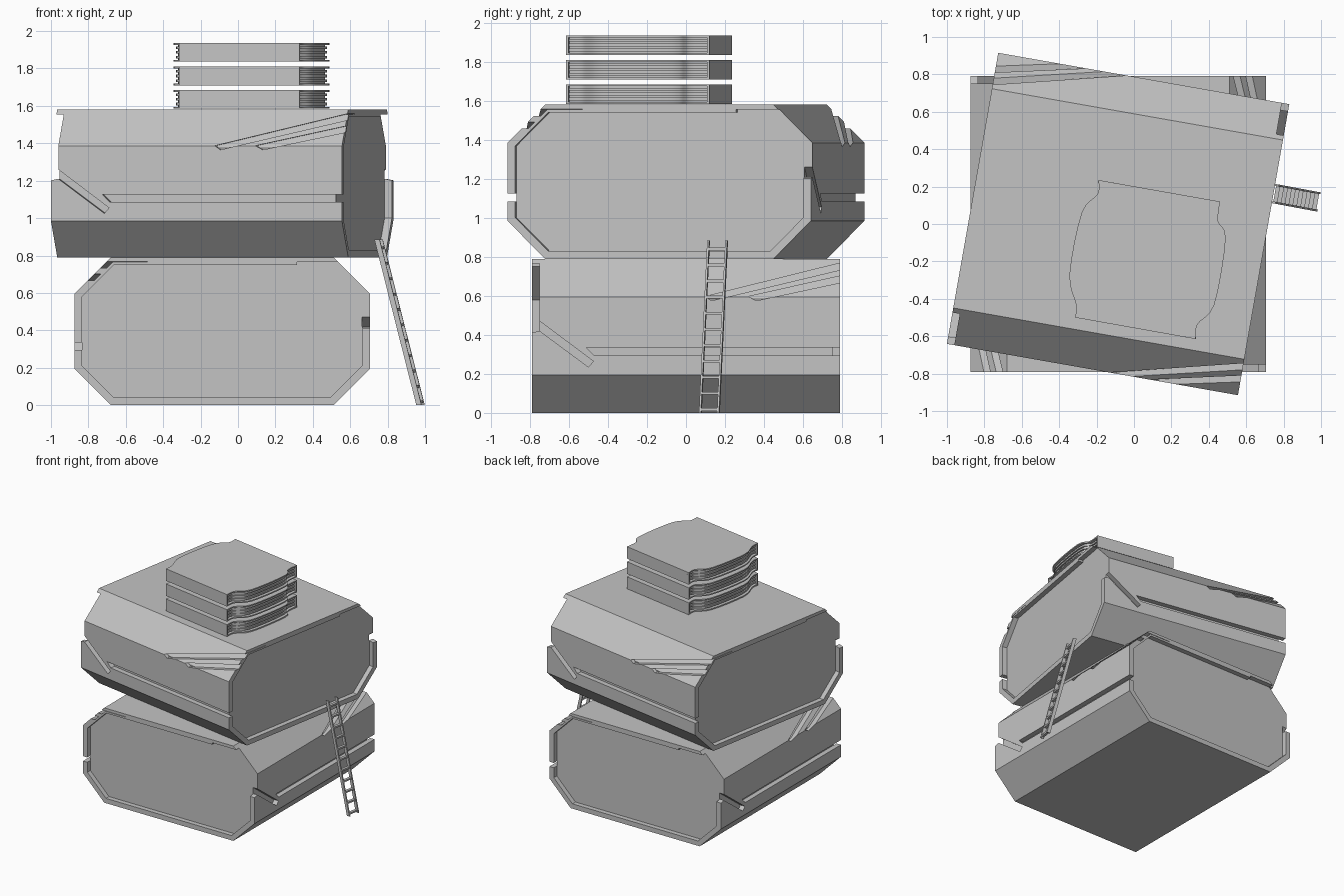
import bpy, bmesh, math
from mathutils import Vector, Matrix

if "Cube" in bpy.data.objects:
    bpy.data.objects.remove(bpy.data.objects["Cube"])

grey = bpy.data.materials.new("plain grey")
grey.use_nodes = True
grey.diffuse_color = (0.55, 0.55, 0.55, 1)
grey.node_tree.nodes["Principled BSDF"].inputs["Base Color"].default_value = (0.55, 0.55, 0.55, 1)


def prism(bm, pts, vec):
    """Extrude a closed outline along a vector."""
    geom = bmesh.new()
    face = geom.faces.new([geom.verts.new(p) for p in pts])
    new = bmesh.ops.extrude_face_region(geom, geom=[face])["geom"]
    bmesh.ops.translate(geom, vec=vec, verts=[v for v in new if isinstance(v, bmesh.types.BMVert)])
    bmesh.ops.recalc_face_normals(geom, faces=geom.faces)
    part = bpy.data.meshes.new("part")
    geom.to_mesh(part)
    geom.free()
    bm.from_mesh(part)
    bpy.data.meshes.remove(part)


def finish(name, bm):
    mesh = bpy.data.meshes.new(name)
    bm.to_mesh(mesh)
    bm.free()
    mesh.materials.append(grey)
    obj = bpy.data.objects.new(name, mesh)
    bpy.context.collection.objects.link(obj)
    return obj


def solid(name, pts, vec):
    bm = bmesh.new()
    prism(bm, pts, vec)
    return finish(name, bm)


def cut(obj, tool):
    """Subtract the tool, bake the result and drop the tool."""
    mod = obj.modifiers.new("cut", "BOOLEAN")
    mod.operation, mod.solver, mod.object = "DIFFERENCE", "EXACT", tool
    bpy.context.view_layer.update()
    deps = bpy.context.evaluated_depsgraph_get()
    mesh = bpy.data.meshes.new_from_object(obj.evaluated_get(deps))
    obj.modifiers.clear()
    obj.data = mesh
    bpy.data.objects.remove(tool)


# Chamfered box body
W, H, C, CX = 0.79, 0.79, 0.195, -0.085
RIM = 0.04


def octagon(inset, y):
    w, h, c = W - inset, H / 2 - inset, C - 0.586 * inset
    quarter = [(w, h - c), (w - c, h)]
    half = quarter + [(-x, z) for x, z in reversed(quarter)]
    return [(x, y, z + H / 2) for x, z in half + [(-x, -z) for x, z in half]]


body = solid("lower_box", octagon(0, -W), (0, 2 * W, 0))

# Recessed end panels
for y in (-W - 0.1, W - RIM):
    cut(body, solid("recess", octagon(RIM, y), (0, RIM + 0.06 if y > 0 else 0.1 + RIM, 0)))

# Surface channels as (y, z) outlines with a depth, repeated on the opposite side
channels = [
    ([(-0.51, 0.335), (-0.47, 0.295), (0.85, 0.295), (0.85, 0.335)], 0.041),
    ([(-0.85, 0.40), (-0.75, 0.42), (-0.5, 0.235), (-0.475, 0.265),
      (-0.75, 0.47), (-0.75, 0.765), (-0.85, 0.765)], 0.041),
    ([(0.10, 0.597), (0.13, 0.575), (0.85, 0.747), (0.85, 0.783)], 0.025),
    ([(0.32, 0.597), (0.36, 0.575), (0.85, 0.68), (0.85, 0.715)], 0.025),
]
for side in (1, -1):
    for outline, depth in channels:
        tool = solid("channel", [(0.4 * side, y * side, z) for y, z in outline], (0.6 * side, 0, 0))
        cut(tool, solid("channel_floor", octagon(depth, -1), (0, 2, 0)))
        cut(body, tool)
body.location.x = CX

upper = bpy.data.objects.new("upper_box", body.data.copy())
upper.data.name = "upper_box"
upper.location = (CX, 0, H)
upper.rotation_euler.z = math.radians(-100)
bpy.context.collection.objects.link(upper)

# Directions shared by the turned parts
turn = Matrix.Rotation(math.radians(-10), 3, "Z")
U, V = turn @ Vector((1, 0, 0)), turn @ Vector((0, 1, 0))


def curve(points, steps=4):
    """Smooth curve through a few points."""
    p = [Vector((x, y, 0)) for x, y in points]
    p = [p[0]] + p + [p[-1]]
    out = []
    for a, b, c, d in zip(p, p[1:], p[2:], p[3:]):
        for i in range(steps):
            t = i / steps
            out.append(0.5 * (2 * b + (c - a) * t + (2 * a - 5 * b + 4 * c - d) * t ** 2
                              + (3 * b - a - 3 * c + d) * t ** 3))
    return out + [p[-1]]


# Stack of wavy-sided slabs
right = curve([(0.46, 0.12), (0.45, 0.015), (0.49, -0.08), (0.43, -0.43), (0.34, -0.535), (0.33, -0.615)])
left = curve([(-0.315, -0.50), (-0.31, -0.43), (-0.345, -0.27), (-0.28, 0.06), (-0.195, 0.16), (-0.19, 0.235)])


def slab_layer(bm, inset, z, height):
    pts = [p - U * inset for p in right] + [p + U * inset for p in left]
    prism(bm, [p + Vector((0, 0, z)) for p in pts], (0, 0, height))


T = 0.1
for name, z in (("bottom_slab", 2 * H + 0.005), ("middle_slab", 1.71), ("top_slab", 1.836)):
    bm = bmesh.new()
    for dz in (0, T - 0.01):
        slab_layer(bm, 0, z + dz, 0.01)
    slab_layer(bm, 0.025, z + 0.01, T - 0.02)
    for k in (1, 2, 3):
        slab_layer(bm, 0.014, z + k * T / 4 - 0.007, 0.014)
    for a, b, inward in ((left[0], right[-1], V), (left[-1], right[0], -V)):
        edge = [a, b, b + inward * 0.012, a + inward * 0.012]
        prism(bm, [p + Vector((0, 0, z + 0.01)) for p in edge], (0, 0, T - 0.02))
    slab = finish(name, bm)
    bpy.ops.object.select_all(action="DESELECT")
    slab.select_set(True)
    bpy.context.view_layer.objects.active = slab
    bpy.ops.object.shade_smooth_by_angle(angle=math.radians(30))

# Leaning ladder
foot, head = Vector((0.976, 0.12, 0)), Vector((0.752, 0.162, 0.885))
bm = bmesh.new()
for s in (-1, 1):
    off = V * (0.047 * s - 0.005)
    rail = [foot - U * 0.014, foot + U * 0.014, head + U * 0.014, head - U * 0.014]
    prism(bm, [p + off for p in rail], V * 0.01)
rungs = 11
for i in range(rungs):
    mid = foot.lerp(head, 0.02 + 0.93 * i / (rungs - 1))
    up = Vector((0, 0, 0.007))
    rung = [mid - U * 0.011 - up, mid + U * 0.011 - up, mid + U * 0.011 + up, mid - U * 0.011 + up]
    prism(bm, [p - V * 0.05 for p in rung], V * 0.1)
finish("ladder", bm)
